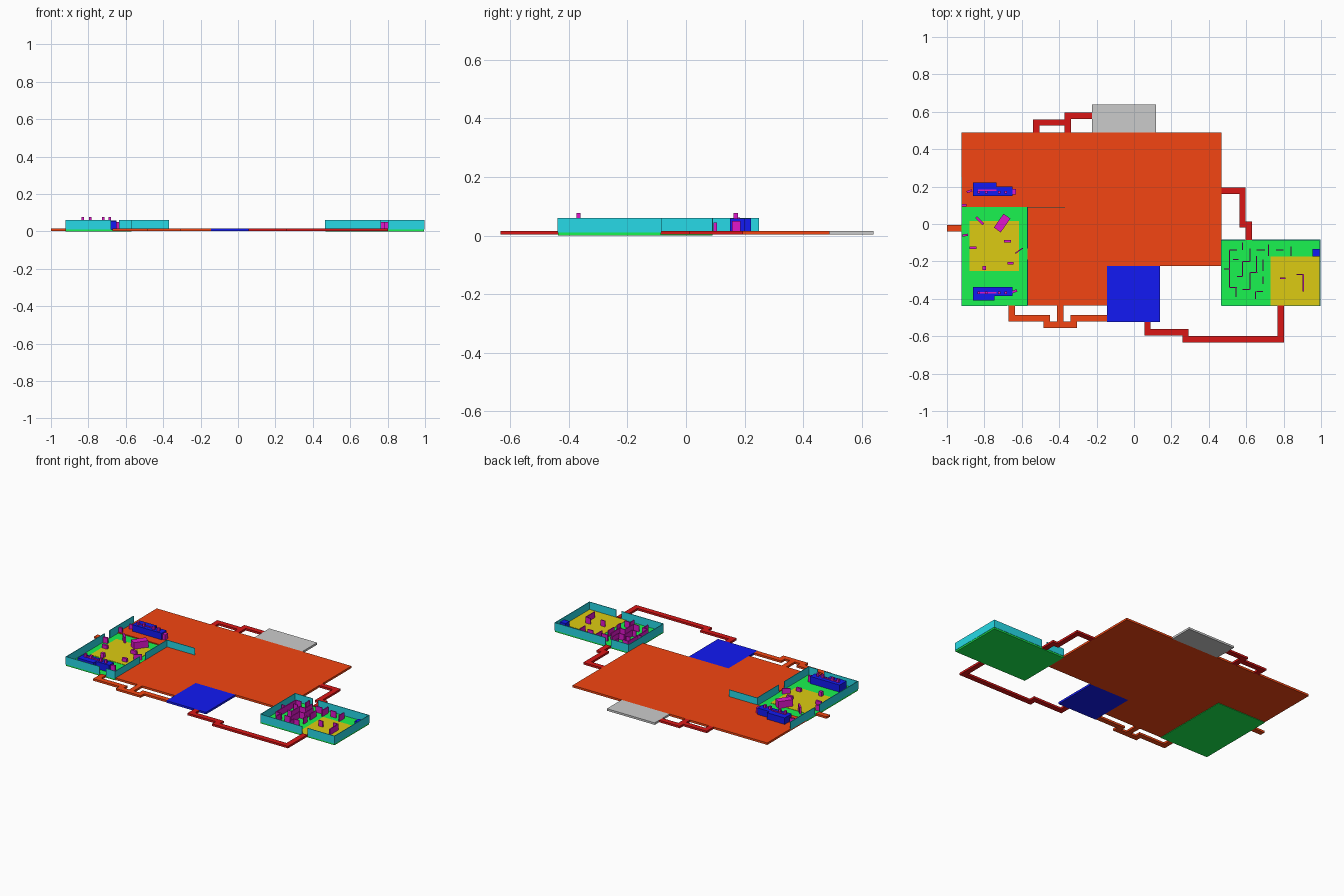
import bpy, bmesh
from math import radians
from mathutils import Matrix, Vector

if "Cube" in bpy.data.objects:
    bpy.data.objects.remove(bpy.data.objects["Cube"])


def mat(name, rgb):
    m = bpy.data.materials.new(name)
    m.diffuse_color = (*rgb, 1)
    m.use_nodes = True
    m.node_tree.nodes["Principled BSDF"].inputs["Base Color"].default_value = m.diffuse_color
    return m


ORANGE = mat("orange", (0.9, 0.06, 0.006))
RED = mat("red", (0.7, 0.008, 0.008))
BLUE = mat("blue", (0.006, 0.01, 0.9))
GREEN = mat("green", (0.01, 0.9, 0.08))
YELLOW = mat("yellow", (0.72, 0.6, 0.006))
TEAL = mat("teal", (0.02, 0.7, 0.8))
MAGENTA = mat("magenta", (0.75, 0.008, 0.6))
BASE, TOP, FLOOR, WALL = 0.003, 0.016, 0.01, 0.06


def finish(name, bm, material):
    me = bpy.data.meshes.new(name)
    bm.to_mesh(me)
    bm.free()
    ob = bpy.data.objects.new(name, me)
    bpy.context.collection.objects.link(ob)
    if material:
        me.materials.append(material)
    return ob


def add_box(bm, cx, cy, sx, sy, z0, z1, angle=0):
    m = (Matrix.Translation((cx, cy, (z0 + z1) / 2))
         @ Matrix.Rotation(radians(angle), 4, 'Z')
         @ Matrix.Diagonal((sx, sy, z1 - z0, 1)))
    bmesh.ops.create_cube(bm, size=1, matrix=m)


def rects(name, items, z0, z1, material):
    """Boxes given as x0, x1, y0, y1."""
    bm = bmesh.new()
    for x0, x1, y0, y1 in items:
        add_box(bm, (x0 + x1) / 2, (y0 + y1) / 2, x1 - x0, y1 - y0, z0, z1)
    return finish(name, bm, material)


def prism(name, pts, z0, z1, material):
    bm = bmesh.new()
    f = bm.faces.new([bm.verts.new((x, y, z0)) for x, y in pts])
    r = bmesh.ops.extrude_face_region(bm, geom=[f])
    verts = [v for v in r["geom"] if isinstance(v, bmesh.types.BMVert)]
    bmesh.ops.translate(bm, verts=verts, vec=Vector((0, 0, z1 - z0)))
    bmesh.ops.recalc_face_normals(bm, faces=bm.faces)
    return finish(name, bm, material)


def corridor(name, pts, material, w=0.034):
    """Axis-aligned passage along a centre line; corners overlap as squares."""
    bm = bmesh.new()
    for i, ((ax, ay), (bx, by)) in enumerate(zip(pts, pts[1:])):
        px = w if ax == bx or i < len(pts) - 2 else 0
        add_box(bm, (ax + bx) / 2, (ay + by) / 2,
                max(abs(bx - ax), 0) + (w if ax == bx else 0),
                max(abs(by - ay), 0) + (w if ay == by else 0), BASE, TOP)
    for x, y in pts[1:-1]:
        add_box(bm, x, y, w, w, BASE, TOP)
    return finish(name, bm, material)


def walls(name, segs, z0, z1, material, t=0.004):
    """Thin upright panels along x0, y0, x1, y1 lines."""
    bm = bmesh.new()
    for x0, y0, x1, y1 in segs:
        add_box(bm, (x0 + x1) / 2, (y0 + y1) / 2,
                max(x1 - x0, t), max(y1 - y0, t), z0, z1)
    return finish(name, bm, material)


# main hall slab, notched round the left room, and its two annexes
prism("main_hall", [(-.923, .09), (-.57, .09), (-.57, -.437), (-.145, -.437),
                    (-.145, -.225), (.467, -.225), (.467, .49), (-.923, .49)],
      BASE, TOP, ORANGE)
rects("front_annex", [(-.145, .138, -.523, -.225)], BASE, TOP, BLUE)
rects("back_annex", [(-.225, .117, .49, .64)], BASE, TOP, None)

# corridors
corridor("back_corridor", [(-.523, .49), (-.523, .543), (-.355, .543),
                           (-.355, .578), (-.225, .578)], RED)
corridor("back_corridor_stub", [(-.355, .49), (-.355, .56)], RED)
corridor("right_corridor", [(.467, .178), (.58, .178), (.58, -.003),
                            (.613, -.003), (.613, -.085)], RED)
corridor("front_corridor", [(.072, -.523), (.072, -.578), (.275, -.578),
                            (.275, -.617), (.784, -.617), (.784, -.437)], RED)
corridor("left_front_corridor", [(-.653, -.437), (-.653, -.503), (-.467, -.503),
                                 (-.467, -.538), (-.323, -.538), (-.323, -.503),
                                 (-.145, -.503)], ORANGE)
corridor("left_front_corridor_stub", [(-.395, -.437), (-.395, -.538)], ORANGE)
corridor("left_exit", [(-1, -.022), (-.923, -.022)], ORANGE)

# room floors and yellow mats
rects("left_room_floor", [(-.923, -.57, -.437, .09)], 0, FLOOR, GREEN)
rects("left_room_mat", [(-.88, -.615, -.25, .017)], FLOOR, FLOOR + .002, YELLOW)
rects("right_room_floor", [(.467, .995, -.437, -.085)], 0, FLOOR, GREEN)
rects("right_room_mat", [(.73, .993, -.435, -.175)], FLOOR, FLOOR + .002, YELLOW)

# room walls with door gaps
walls("left_room_walls", [
    (-.921, -.437, -.921, -.045), (-.921, .005, -.921, .25),
    (-.923, -.437, -.68, -.437), (-.635, -.437, -.57, -.437),
    (-.57, -.437, -.57, -.19), (-.57, -.13, -.57, .09),
    (-.57, .09, -.37, .09)], FLOOR, WALL, TEAL)
walls("right_room_walls", [
    (.467, -.437, .467, -.085), (.995, -.437, .995, -.085),
    (.467, -.437, .765, -.437), (.803, -.437, .997, -.437),
    (.467, -.085, .594, -.085), (.632, -.085, .997, -.085)], FLOOR, WALL, TEAL)

# blue counters and cabinet
rects("front_counter", [(-.86, -.65, -.385, -.338), (-.86, -.745, -.408, -.385)],
      FLOOR, .056, BLUE)
rects("back_counter", [(-.86, -.65, .15, .2), (-.86, -.735, .2, .222)],
      FLOOR, .058, BLUE)
rects("corner_cabinet", [(.955, .993, -.175, -.135)], FLOOR, .045, BLUE)

# left room furniture: x, y, width, depth, bottom, top, angle
bm = bmesh.new()
for item in [
        (-.705, .005, .045, .09, FLOOR, .055, -35), (-.825, .018, .055, .012, FLOOR, .05, -45),
        (-.615, -.143, .05, .006, FLOOR, .045, 35), (-.86, -.127, .038, .014, FLOOR, .035, 0),
        (-.677, -.093, .038, .014, FLOOR, .035, 0), (-.66, -.21, .03, .014, FLOOR, .035, 0),
        (-.8, -.235, .02, .02, FLOOR, .04, 0), (-.903, -.06, .03, .012, FLOOR, .045, 10),
        (-.908, .1, .025, .012, TOP, .045, 0), (-.64, -.36, .03, .014, FLOOR, .05, 20),
        (-.64, .172, .02, .03, TOP, .05, 0), (-.88, .175, .03, .012, TOP, .045, 20)]:
    add_box(bm, *item)
finish("left_room_furniture", bm, MAGENTA)
bm = bmesh.new()
for x in (-.83, -.79, -.72, -.685):
    for y in (-.367, .17):
        add_box(bm, x, y, .014, .014, .056, .077)
for y in (-.367, .18):
    add_box(bm, -.785, y, .1, .008, .056, .062)
finish("counter_items", bm, MAGENTA)

# partition maze in the right room
walls("right_room_partitions", [
    (.51, -.34, .51, -.14), (.51, -.14, .55, -.14), (.53, -.19, .56, -.19),
    (.48, -.24, .51, -.24), (.51, -.34, .55, -.34), (.545, -.39, .545, -.34),
    (.58, -.28, .58, -.2), (.55, -.28, .58, -.28), (.58, -.2, .62, -.2),
    (.58, -.14, .58, -.1), (.62, -.2, .62, -.13), (.62, -.35, .62, -.26),
    (.58, -.35, .62, -.35), (.62, -.26, .66, -.26), (.655, -.26, .655, -.17),
    (.655, -.14, .7, -.14), (.69, -.25, .69, -.19), (.69, -.32, .69, -.28),
    (.655, -.36, .69, -.36), (.65, -.4, .65, -.36), (.72, -.17, .72, -.11),
    (.76, -.14, .8, -.14), (.84, -.17, .84, -.12), (.78, -.29, .81, -.29),
    (.905, -.36, .905, -.27), (.87, -.27, .905, -.27)],
    FLOOR, .05, MAGENTA, .006)
